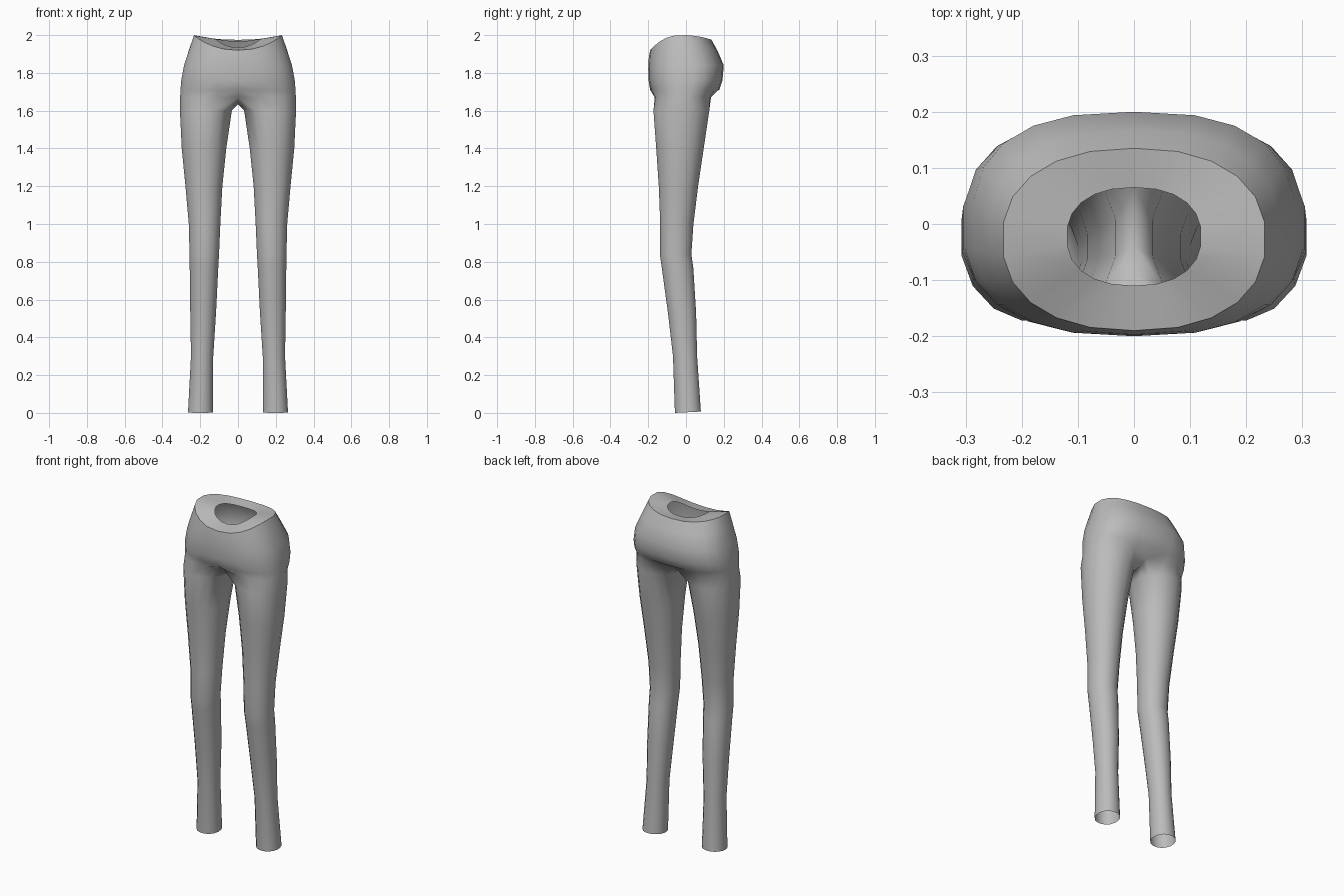
import bpy, bmesh, math

if "Cube" in bpy.data.objects:
    bpy.data.objects.remove(bpy.data.objects["Cube"])

OUT, INN = 12, 4          # outer and inner (crotch) points of each leg loop


def oval(angle, w, front, back, p, cx=0.0):
    """Point on a squarish oval given by half width, front y and back y."""
    c, s = math.cos(angle), math.sin(angle)
    cy, ry = (front + back) / 2, (back - front) / 2
    x = math.copysign(abs(c) ** (2 / p), c) * w
    y = math.copysign(abs(s) ** (2 / p), s) * ry
    return cx + x, cy + y


def hip_loop(bm, z, w, front, back, p, drop_front, drop_back):
    """Half loop from the front centre around the side to the back centre."""
    loop = []
    for i in range(OUT):
        a = -math.pi / 2 + math.pi * i / (OUT - 1)
        x, y = oval(a, w, front, back, p)
        if i in (0, OUT - 1):
            x = 0.0
        drop = (drop_front if a < 0 else drop_back) * math.sin(a) ** 2
        loop.append(bm.verts.new((x, y, z - drop)))
    return loop


def leg_loop(bm, z, inner, outer, front, back, tilt=0.0):
    n = OUT + INN
    loop = []
    for i in range(n):
        a = 2 * math.pi * (i - (OUT - 1) / 2) / n
        x, y = oval(a, (outer - inner) / 2, front, back, 2.1, (inner + outer) / 2)
        loop.append(bm.verts.new((x, y, z + tilt * (y - front))))
    return loop


def bridge(bm, a, b, closed):
    n = len(a)
    for i in range(n if closed else n - 1):
        j = (i + 1) % n
        bm.faces.new((a[i], b[i], b[j], a[j]))


bm = bmesh.new()

# Inner waist lip, waist edge and hips
hips = [
    (1.98, .120, -.110, .065, 2.3, .045, .015),
    (2.00, .235, -.190, .135, 2.3, .080, .025),
    (1.93, .259, -.197, .168, 2.4, .050, .015),
    (1.84, .288, -.200, .200, 2.6, .020, .000),
    (1.76, .303, -.198, .193, 2.6, .000, .000),
    (1.71, .307, -.190, .176, 2.5, .000, .000),
    (1.67, .309, -.183, .148, 2.4, .000, .000),
]
loops = [hip_loop(bm, *h) for h in hips]
for a, b in zip(loops, loops[1:]):
    bridge(bm, a, b, False)

# Crotch saddle on the centre line
base = loops[-1]
base[0].co.y, base[-1].co.y = -.135, .105
base[1].co.y += .012
base[-2].co.y -= .010
saddle = [bm.verts.new((0, y, z)) for y, z in
          ((.065, 1.645), (.015, 1.635), (-.04, 1.635), (-.09, 1.645))]

# Leg: height, inner x, outer x, front y, back y
legs = [
    (1.60, .030, .310, -.175, .126),
    (1.40, .060, .300, -.160, .096),
    (1.20, .081, .280, -.146, .066),
    (1.00, .092, .262, -.138, .041),
    (0.84, .099, .258, -.140, .030),
    (0.77, .103, .257, -.130, .040),
    (0.53, .115, .254, -.097, .055),
    (0.30, .130, .250, -.070, .060),
    (0.00, .130, .266, -.060, .080),
]
prev = base + saddle
for k, row in enumerate(legs):
    loop = leg_loop(bm, *row, tilt=.05 if k == len(legs) - 1 else 0)
    bridge(bm, prev, loop, True)
    prev = loop
bmesh.ops.recalc_face_normals(bm, faces=bm.faces)
# Open shell: make sure the outside of the hip faces outwards
bm.faces.ensure_lookup_table()
side = max(bm.faces, key=lambda f: f.calc_center_median().x)
if side.normal.x < 0:
    bmesh.ops.reverse_faces(bm, faces=bm.faces)

mesh = bpy.data.meshes.new("trousers")
bm.to_mesh(mesh)
bm.free()
trousers = bpy.data.objects.new("trousers", mesh)
bpy.context.collection.objects.link(trousers)

grey = bpy.data.materials.new("grey cloth")
grey.diffuse_color = (.5, .5, .5, 1)
grey.use_nodes = True
grey.node_tree.nodes["Principled BSDF"].inputs["Base Color"].default_value = grey.diffuse_color
mesh.materials.append(grey)

# Smooth cloth with a crisp waist edge, mirrored to the other side
bpy.context.view_layer.objects.active = trousers
trousers.select_set(True)
bpy.ops.object.shade_smooth_by_angle(angle=math.radians(60))
mirror = trousers.modifiers.new("mirror", 'MIRROR')
mirror.use_clip = True
mirror.merge_threshold = 0.001
